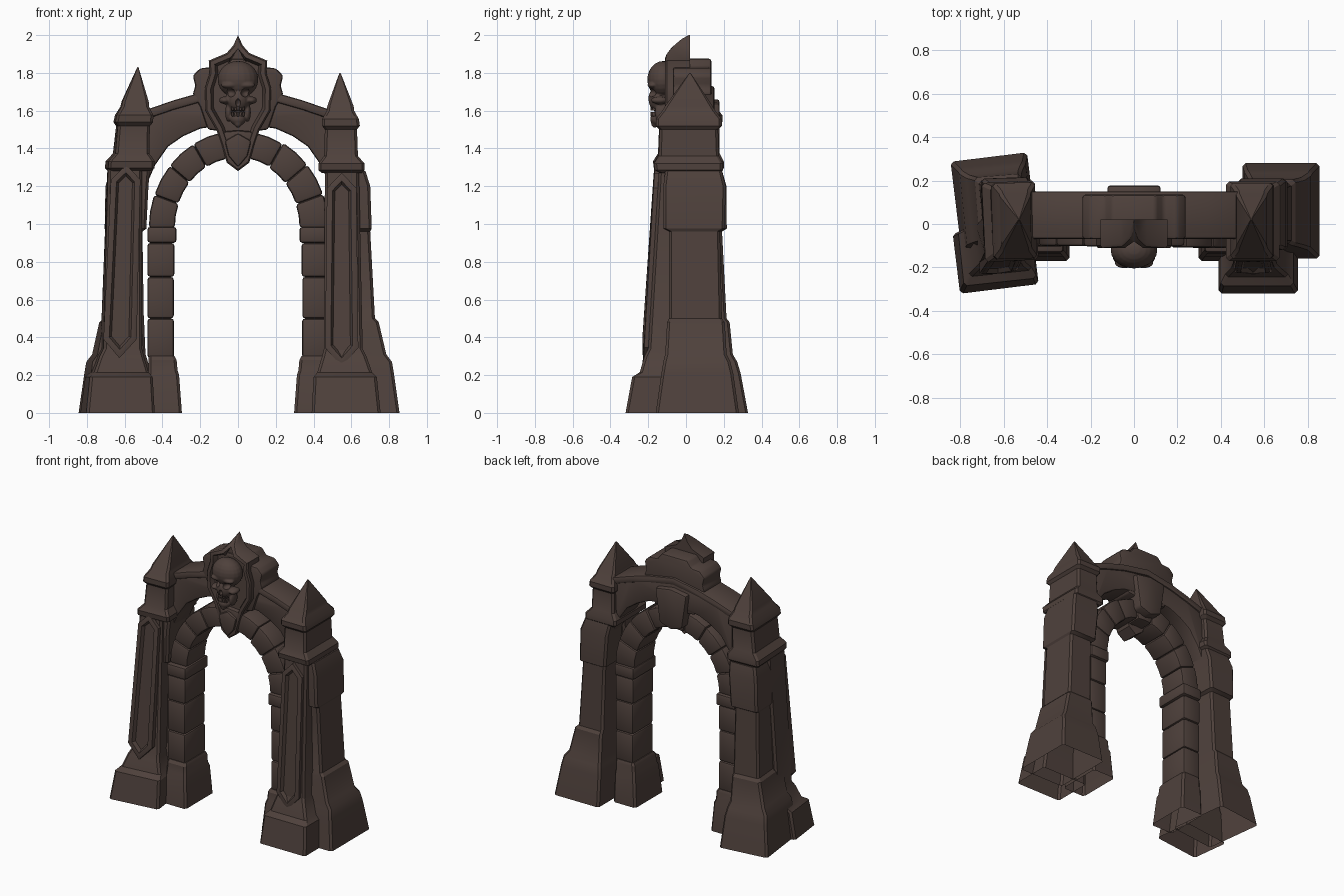
import bpy, bmesh, math, random
from mathutils import Vector, Matrix

if "Cube" in bpy.data.objects:
    bpy.data.objects.remove(bpy.data.objects["Cube"])

random.seed(4)
stone = bpy.data.materials.new("dark brown stone")
stone.diffuse_color = (0.078, 0.053, 0.045, 1)
stone.use_nodes = True
stone.node_tree.nodes["Principled BSDF"].inputs["Base Color"].default_value = stone.diffuse_color


def finish(name, bm, bevel=0, angle=35):
    bmesh.ops.recalc_face_normals(bm, faces=bm.faces)
    me = bpy.data.meshes.new(name)
    bm.to_mesh(me)
    bm.free()
    me.materials.append(stone)
    ob = bpy.data.objects.new(name, me)
    bpy.context.collection.objects.link(ob)
    bpy.ops.object.select_all(action='DESELECT')
    ob.select_set(True)
    bpy.context.view_layer.objects.active = ob
    if bevel:
        m = ob.modifiers.new("bevel", 'BEVEL')
        m.width, m.segments, m.limit_method = bevel, 2, 'ANGLE'
        m.angle_limit = math.radians(28)
        bpy.ops.object.modifier_apply(modifier="bevel")
    bpy.ops.object.shade_smooth_by_angle(angle=math.radians(angle))
    return ob


def stack(name, levels, side=1, rot=0, off0=(0, 0, 0), off1=(0, 0, 0), open_bottom=True):
    """Loft of chamfered rectangles (z, x0, x1, y0, y1); twist and shift fade with height."""
    bm = bmesh.new()
    za, zb = levels[0][0], levels[-1][0]
    prev = None
    for z, x0, x1, y0, y1 in levels:
        t = (z - za) / (zb - za)
        c = min(0.014, (x1 - x0) * 0.2)
        hx, hy = (x1 - x0) / 2, (y1 - y0) / 2
        off = Vector(off0).lerp(Vector(off1), t)
        cen = Vector((side * (x0 + x1) / 2, (y0 + y1) / 2, z)) + off
        R = Matrix.Rotation(math.radians(rot * (1 - t * 0.85)), 3, 'Z')
        pts = [(hx - c, -hy), (hx, -hy + c), (hx, hy - c), (hx - c, hy),
               (-hx + c, hy), (-hx, hy - c), (-hx, -hy + c), (-hx + c, -hy)]
        ring = [bm.verts.new(cen + R @ Vector((x, y, 0))) for x, y in pts]
        if prev:
            for i in range(8):
                j = (i + 1) % 8
                bm.faces.new((prev[i], prev[j], ring[j], ring[i]))
        elif not open_bottom:
            bm.faces.new(ring[::-1])
        prev = ring
    bm.faces.new(prev)
    return finish(name, bm, angle=30)


def prism(name, outline, y_back, y_front, bevel=0, insets=(), warp=None):
    """Extrude an (x, z) outline along y, with optional inset steps on the front."""
    bm = bmesh.new()
    f = [bm.verts.new((x, y_front, z)) for x, z in outline]
    b = [bm.verts.new((x, y_back, z)) for x, z in outline]
    front = bm.faces.new(f)
    bm.faces.new(b[::-1])
    for i in range(len(f)):
        j = (i + 1) % len(f)
        bm.faces.new((f[i], b[i], b[j], f[j]))
    bmesh.ops.recalc_face_normals(bm, faces=bm.faces)
    for thick, depth in insets:
        bmesh.ops.inset_region(bm, faces=[front], thickness=thick, depth=depth, use_even_offset=True)
    if warp:
        for v in bm.verts:
            warp(v.co)
    return finish(name, bm, bevel)


def mirrored(half):
    """Close a right-half outline whose first and last points lie on x = 0."""
    return half + [(-x, z) for x, z in half[-2:0:-1]]


# Profiles of the supports, for the right side
pier = [(0, .50, .855, -.16, .28), (.21, .51, .825, -.13, .25), (.27, .52, .815, -.12, .235),
        (.31, .53, .785, -.11, .215), (.48, .53, .745, -.10, .205), (.50, .53, .725, -.09, .19),
        (.96, .52, .70, -.09, .18), (.975, .50, .708, -.12, .205), (1.2, .48, .70, -.12, .21),
        (1.28, .47, .675, -.11, .19)]
tower = [(1.27, .445, .655, -.14, .18), (1.285, .425, .67, -.165, .195), (1.32, .425, .67, -.17, .195),
         (1.36, .455, .635, -.145, .175), (1.50, .46, .63, -.14, .17), (1.52, .445, .645, -.16, .19),
         (1.555, .445, .64, -.16, .19), (1.60, .47, .615, -.125, .155), (1.625, .473, .612, -.11, .14),
         (1.80, .537, .543, .018, .024)]
pilaster = [(0, .39, .755, -.32, -.04), (.19, .40, .735, -.285, -.03), (.215, .42, .71, -.245, -.02),
            (.30, .445, .68, -.22, -.01), (.34, .455, .66, -.20, 0), (1.29, .46, .64, -.143, .05)]
foot = [(0, .297, .475, -.17, .15), (.20, .312, .475, -.15, .14), (.225, .32, .475, -.14, .13),
        (.28, .325, .475, -.135, .13), (.30, .335, .475, -.12, .12)]

for side, tag in ((-1, "left"), (1, "right")):
    L = side < 0
    stack(f"pier_{tag}", pier, side, 7 if L else 0, (.035, .03, 0) if L else (0, 0, 0))
    stack(f"tower_{tag}", tower, side, 3 if L else 0, (-.027, 0, .01) if L else (0, 0, 0),
          (.01, 0, .03) if L else (0, 0, 0), open_bottom=False)
    stack(f"pilaster_{tag}", pilaster, side, 7 if L else 0, (-.065, .02, 0) if L else (0, 0, 0),
          (-.05, 0, 0) if L else (0, 0, 0))
    stack(f"column_foot_{tag}", foot, side)

    # Long pointed panel, leaning back with the pilaster
    lift = .045 if L else 0
    cx = -.61 if L else .549

    def lean(co, L=L):
        co.y += .059 * (co.z - .33)
        if L:
            co.x += .035 * (co.z - .8)
            co.y += .1 * (co.x + .61) * max(0, 1.4 - co.z)

    hexa = [(0, .245), (.088, .345), (.078, 1.19), (0, 1.27), (-.078, 1.19), (-.088, .345)]
    prism(f"panel_{tag}", [(cx + x, z + lift) for x, z in hexa], -.15, -.222,
          insets=((.012, .004), (.018, 0), (.012, -.022), (.01, 0)), warp=lean)

    # Column blocks under the arch
    cuts = [.29, .50, .72, .90, .985]
    for i, (a, b) in enumerate(zip(cuts, cuts[1:])):
        o = .012 if i == 3 else random.uniform(-.004, .006)
        pts = [(.337 - o, a), (.48, a), (.48, b), (.337 - o, b)]
        prism(f"column_block_{tag}_{i}", [(side * x, z) for x, z in pts], .12 + o, -.12 - o, .016)

# Ring of wedge stones
N = 9
for i in range(N):
    o = random.uniform(-.005, .007)
    pts = []
    for ang, out in ((i, 0), (i + .5, 0), (i + 1, 0), (i + 1, 1), (i + .5, 1), (i, 1)):
        a = math.pi * ang / N
        rx, rz = (.475 + o, .515 + o) if out else (.332 - o, .37 - o)
        pts.append((rx * math.cos(a), .98 + rz * math.sin(a)))
    prism(f"arch_stone_{i}", pts, .115 + o, -.105 - o, .016)

# Outer arch band between the towers, with a thin lip on its top edge
top = [(0, 1.73), (.2, 1.695), (.34, 1.655), (.5, 1.60)]
low = [(.5, 1.17), (.44, 1.31), (.37, 1.41), (.29, 1.465), (.2, 1.505), (0, 1.535)]
prism("arch_band", mirrored(top + low), .14, -.055, .014)
prism("arch_band_lip", mirrored(top + [(x, z - .05) for x, z in top[::-1]]), .15, -.068, .012)

# Crest block and keystone behind the shield
crest = mirrored([(0, 1.875), (.10, 1.875), (.135, 1.83), (.20, 1.825), (.24, 1.785), (.225, 1.73),
                  (.24, 1.69), (.20, 1.62), (.16, 1.50), (0, 1.48)])
prism("crest_block", crest, .135, -.07, .014)
prism("back_keystone", mirrored([(0, 1.66), (.125, 1.64), (.09, 1.40), (0, 1.37)]), .178, 0, .015)


# Pointed shield with a sunken field
def curl(co):
    if co.z > 1.88 and co.y < 0:
        co.y = min(.015, co.y + .115 * ((co.z - 1.88) / .12) ** 1.5)


shield = mirrored([(0, 2.0), (.025, 1.945), (.06, 1.905), (.155, 1.865), (.15, 1.80), (.175, 1.72),
                   (.172, 1.60), (.115, 1.50), (.085, 1.41), (.06, 1.325), (0, 1.28)])
prism("shield", shield, .02, -.10, insets=((.008, .010), (.022, 0), (.014, -.035)), warp=curl)
prism("shield_tail", mirrored([(0, 1.48), (.07, 1.44), (.05, 1.36), (0, 1.30)]), -.05, -.125, .012)

# Skull: rounded lumps fused by a remesh, then hollowed
def lumps(items):
    bm = bmesh.new()
    for x, y, z, rx, ry, rz in items:
        M = Matrix.Translation((x, y, z)) @ Matrix.Diagonal((rx, ry, rz, 1))
        bmesh.ops.create_uvsphere(bm, u_segments=20, v_segments=12, radius=1, matrix=M)
    return bm


parts = [(0, -.12, 1.765, .108, .085, .098), (0, -.14, 1.66, .062, .06, .07),
         (0, -.15, 1.555, .042, .04, .035), (0, -.165, 1.535, .02, .02, .025)]
for s in (-1, 1):
    parts += [(s * .045, -.178, 1.735, .045, .026, .017), (s * .07, -.14, 1.655, .03, .045, .02),
              (s * .05, -.125, 1.59, .018, .04, .05)]
skull = finish("skull", lumps(parts))
m = skull.modifiers.new("fuse", 'REMESH')
m.mode, m.voxel_size, m.use_smooth_shade = 'VOXEL', .006, True
bpy.ops.object.modifier_apply(modifier="fuse")
holes = [(0, -.205, 1.64, .014, .03, .024)]
for s in (-1, 1):
    holes += [(s * .043, -.20, 1.695, .030, .045, .024), (s * .085, -.19, 1.60, .025, .05, .035)]
for h in holes:
    cutter = finish("skull_cutter", lumps([h]))
    cutter.hide_render = True
    m = skull.modifiers.new("hollow", 'BOOLEAN')
    m.operation, m.object, m.solver = 'DIFFERENCE', cutter, 'EXACT'
    bpy.context.view_layer.objects.active = skull
    bpy.ops.object.modifier_apply(modifier="hollow")
    bpy.data.objects.remove(cutter)
skull.select_set(True)
bpy.ops.object.shade_smooth_by_angle(angle=math.radians(40))

# Teeth
for row, z in enumerate((1.612, 1.582)):
    for i in range(-2, 3):
        x, y = i * .014, -.188 + abs(i) * .005
        w = .0055
        prism(f"tooth_{row}_{i + 2}", [(x - w, z - .012), (x + w, z - .012), (x + w, z + .012), (x - w, z + .012)],
              y + .04, y, .002)
